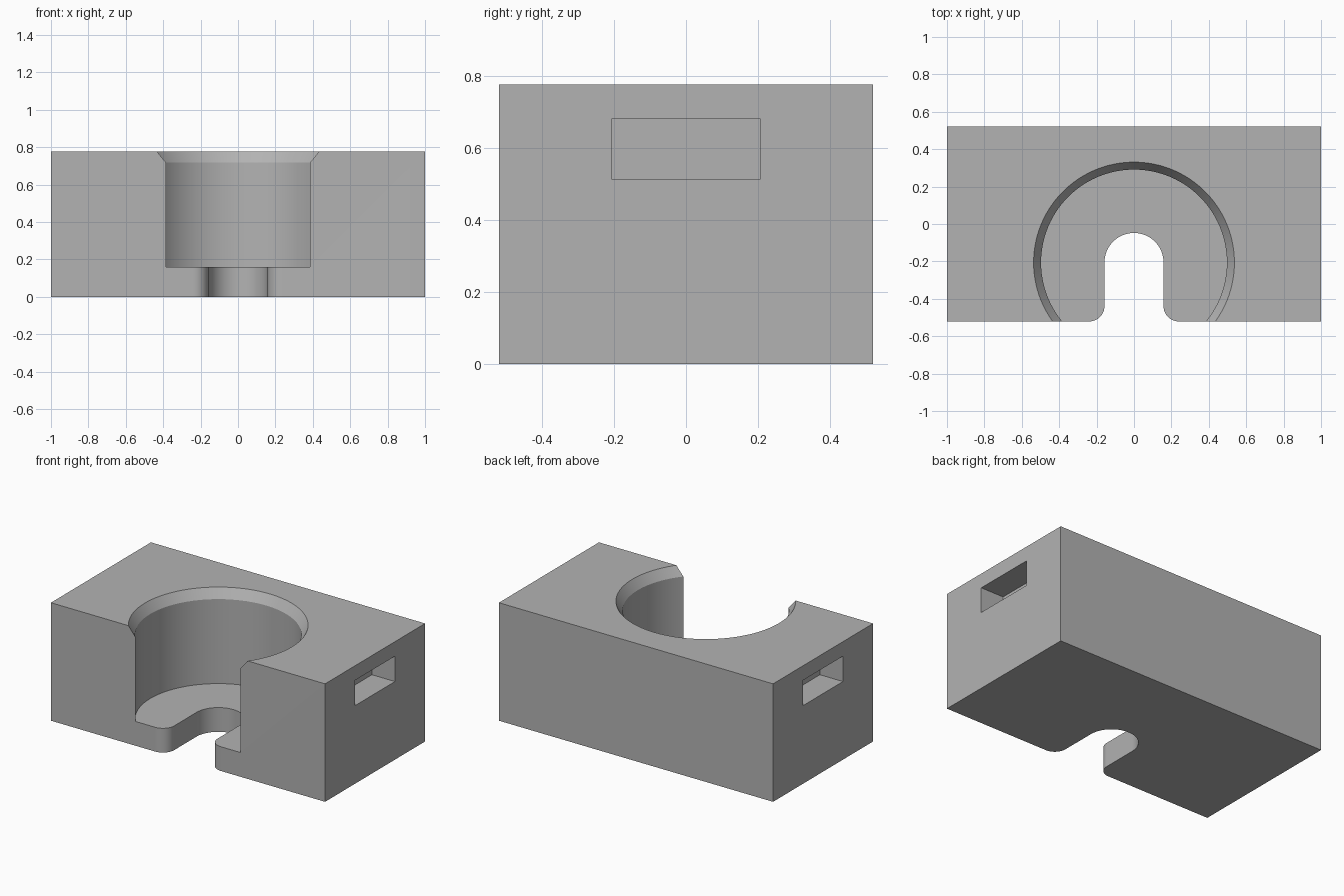
import bpy, bmesh
from math import cos, sin, pi

W, D, H = 1.0, 0.521, 0.778          # half width, half depth, height
CY = -0.206                          # pocket and slot centre
R, RIM = 0.497, 0.04                 # pocket radius, chamfer width
FLOOR, CHAMFER = 0.16, 0.061
SLOT, FILLET = 0.158, 0.081

cube = bpy.data.objects.get("Cube")
if cube:
    bpy.data.objects.remove(cube)

grey = bpy.data.materials.new("plain grey")
grey.use_nodes = True
colour = (0.45, 0.45, 0.45, 1)
grey.diffuse_color = colour
grey.node_tree.nodes["Principled BSDF"].inputs["Base Color"].default_value = colour


def arc(cx, cy, r, start, end, steps):
    """Points along a circular arc."""
    angles = [start + (end - start) * i / steps for i in range(steps + 1)]
    return [(cx + r * cos(a), cy + r * sin(a)) for a in angles]


def loft(name, rings):
    """Closed solid through matching rings of (points, height)."""
    bm = bmesh.new()
    loops = [[bm.verts.new((x, y, z)) for x, y in pts] for pts, z in rings]
    n = len(loops[0])
    for low, high in zip(loops, loops[1:]):
        for i in range(n):
            j = (i + 1) % n
            bm.faces.new((low[i], low[j], high[j], high[i]))
    bm.faces.new(loops[0][::-1])
    bm.faces.new(loops[-1])
    bmesh.ops.recalc_face_normals(bm, faces=bm.faces)
    mesh = bpy.data.meshes.new(name)
    bm.to_mesh(mesh)
    bm.free()
    mesh.materials.append(grey)
    obj = bpy.data.objects.new(name, mesh)
    bpy.context.collection.objects.link(obj)
    return obj


def box(name, x0, x1, y0, y1, z0, z1):
    pts = [(x0, y0), (x1, y0), (x1, y1), (x0, y1)]
    return loft(name, [(pts, z0), (pts, z1)])


def cut(target, cutter):
    cutter.hide_render = True
    mod = target.modifiers.new("cut", "BOOLEAN")
    mod.operation = "DIFFERENCE"
    mod.solver = "EXACT"
    mod.object = cutter
    bpy.context.view_layer.objects.active = target
    bpy.ops.object.modifier_apply(modifier=mod.name)
    bpy.data.objects.remove(cutter)


block = box("holder_block", -W, W, -D, D, 0, H)


# Round pocket with a chamfered rim, open at the front
def circle(r):
    return arc(0, CY, r, 0, 2 * pi, 96)[:-1]


cut(block, loft("pocket_cutter", [
    (circle(R), FLOOR), (circle(R), H - CHAMFER), (circle(R + 2 * RIM), H + CHAMFER)]))

# Round-ended slot through the floor, with a rounded mouth
right = [(SLOT + FILLET, -D - 0.1)]
right += arc(SLOT + FILLET, FILLET - D, FILLET, 1.5 * pi, pi, 12)
left = [(-x, y) for x, y in reversed(right)]
outline = right + arc(0, CY, SLOT, 0, pi, 36) + left
cut(block, loft("slot_cutter", [(outline, -0.1), (outline, FLOOR + 0.1)]))

# Blind rectangular recess in each end
for side in (-1, 1):
    xs = sorted((side * (W - 0.168), side * (W + 0.1)))
    cut(block, box("recess_cutter", *xs, -0.207, 0.207, 0.515, 0.682))

bpy.ops.object.select_all(action="DESELECT")
block.select_set(True)
bpy.context.view_layer.objects.active = block
bpy.ops.object.shade_smooth_by_angle(angle=pi / 7)
